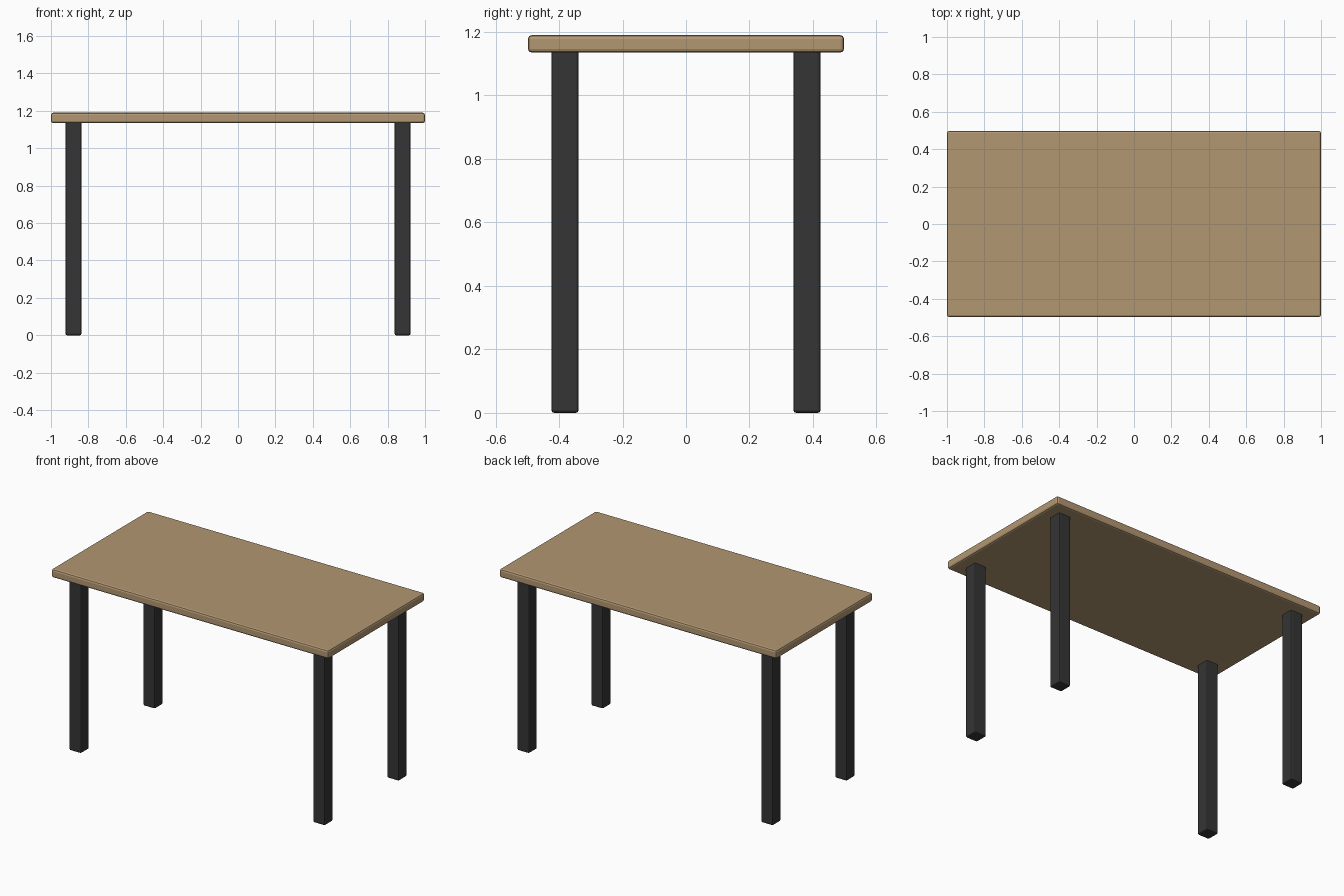
import bpy

if "Cube" in bpy.data.objects:
    bpy.data.objects.remove(bpy.data.objects["Cube"])


def material(name, color):
    mat = bpy.data.materials.new(name)
    mat.diffuse_color = color
    mat.use_nodes = True
    mat.node_tree.nodes["Principled BSDF"].inputs["Base Color"].default_value = mat.diffuse_color
    return mat


def rounded_box(name, lo, hi, bevel, mat):
    centre = [(a + b) / 2 for a, b in zip(lo, hi)]
    bpy.ops.mesh.primitive_cube_add(size=1, location=centre)
    obj = bpy.context.object
    obj.name = name
    obj.scale = [b - a for a, b in zip(lo, hi)]
    bpy.ops.object.transform_apply(location=False, rotation=False, scale=True)
    mod = obj.modifiers.new("Bevel", 'BEVEL')
    mod.width = bevel
    mod.segments = 2
    obj.data.materials.append(mat)
    return obj


wood = material("wood", (0.45, 0.31, 0.17, 1))
black = material("black_metal", (0.035, 0.035, 0.035, 1))

# Table top slab
rounded_box("table_top", (-1, -0.498, 1.135), (1, 0.498, 1.19), 0.012, wood)

# Four square legs, sunk slightly into the top
half = 0.043
for sx, side in ((-1, "left"), (1, "right")):
    for sy, end in ((-1, "front"), (1, "back")):
        x, y = sx * 0.88, sy * 0.381
        rounded_box(f"{end}_{side}_leg", (x - half, y - half, 0),
                    (x + half, y + half, 1.147), 0.009, black)
